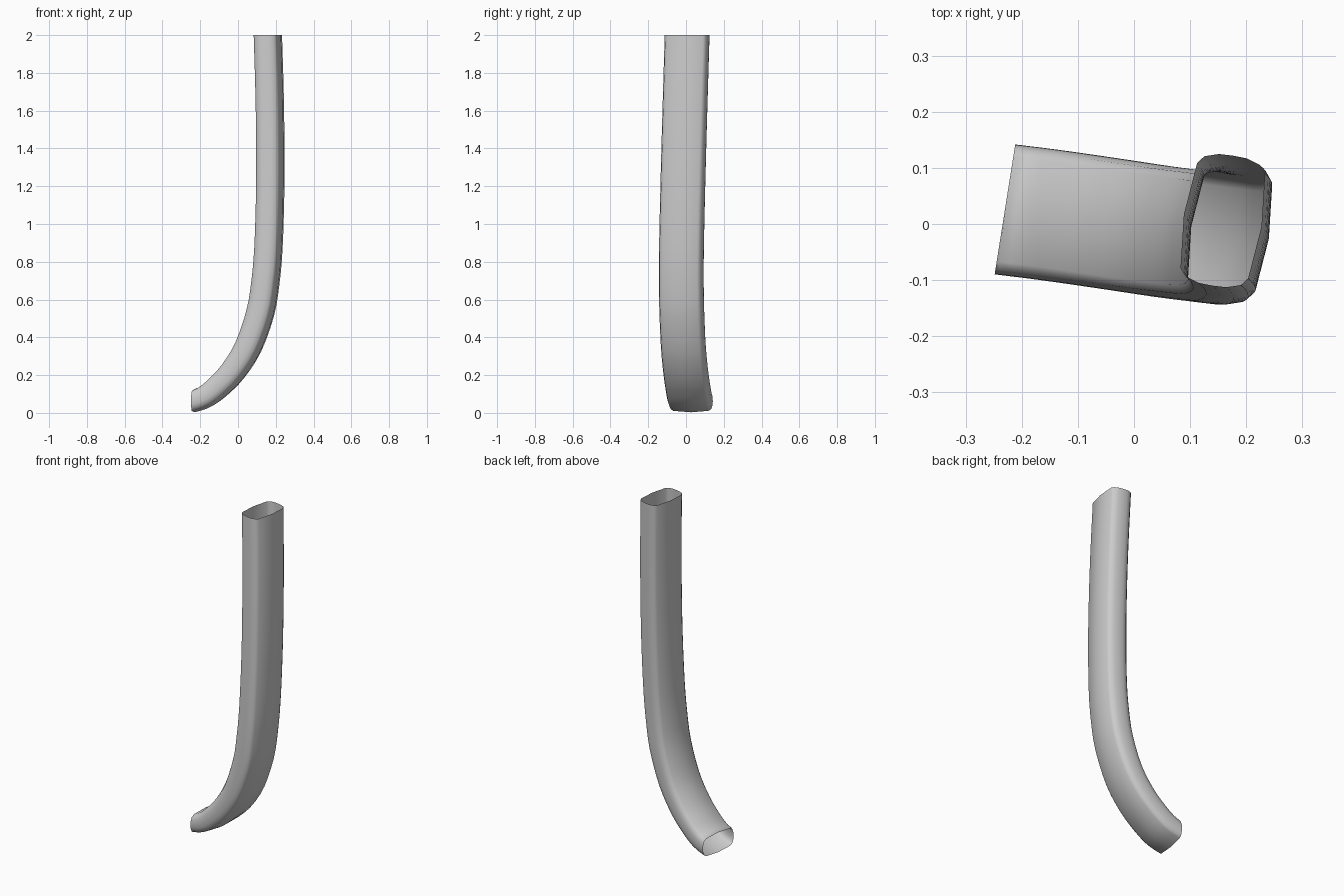
import bpy, bmesh, math
from mathutils import Vector

if "Cube" in bpy.data.objects:
    bpy.data.objects.remove(bpy.data.objects["Cube"])

YAW = math.radians(9)
ACROSS = Vector((math.sin(YAW), math.cos(YAW), 0))   # wide axis of the pipe

# Centre line of the pipe, from spout to top
path = [Vector(p) for p in [
    (-0.23, 0.026, 0.062), (-0.165, 0.018, 0.090), (-0.10, 0.009, 0.142),
    (-0.025, -0.002, 0.222), (0.055, -0.014, 0.35), (0.118, -0.022, 0.53),
    (0.145, -0.025, 0.69), (0.161, -0.024, 0.87), (0.170, -0.018, 1.15),
    (0.171, -0.011, 1.42), (0.167, -0.003, 1.70), (0.158, 0.006, 2.0)]]

# Bowed oblong section: one quarter mirrored to all four
quarter = [(0.070, 0.0), (0.061, 0.096), (0.050, 0.110), (0.025, 0.118)]
half = quarter + [(0.0, 0.119)] + [(-u, v) for u, v in reversed(quarter)]
section = half + [(u, -v) for u, v in reversed(half[1:-1])]


def spline(points, steps):
    """Smooth centre points with their tangents (Catmull-Rom)."""
    ext = [2 * points[0] - points[1]] + points + [2 * points[-1] - points[-2]]
    out = []
    for i in range(len(points) - 1):
        a, b, c, d = ext[i:i + 4]
        for k in range(steps + (i == len(points) - 2)):
            t = k / steps
            p = 0.5 * (2*b + (c-a)*t + (2*a-5*b+4*c-d)*t*t + (3*b-a-3*c+d)*t**3)
            q = 0.5 * ((c-a) + 2*(2*a-5*b+4*c-d)*t + 3*(3*b-a-3*c+d)*t*t)
            out.append((p, q.normalized()))
    return out


# Sweep the section; the spout is cut vertically and the top horizontally
bm = bmesh.new()
rings = []
line = spline(path, 3)
for i, (p, tangent) in enumerate(line):
    if i == 0:
        tangent = Vector((math.cos(YAW), -math.sin(YAW), 0))
    if i == len(line) - 1:
        tangent = Vector((0, 0, 1))
    normal = ACROSS.cross(tangent).normalized()
    thin = 0.84 + 0.16 * min(1, i / 15)      # spout is slightly flatter
    rings.append([bm.verts.new(p + normal * u * thin + ACROSS * v * 0.985)
                  for u, v in section])
n = len(section)
for r0, r1 in zip(rings, rings[1:]):
    for j in range(n):
        bm.faces.new((r0[j], r0[(j + 1) % n], r1[(j + 1) % n], r1[j]))
bmesh.ops.recalc_face_normals(bm, faces=bm.faces)

mesh = bpy.data.meshes.new("bent_pipe")
bm.to_mesh(mesh)
bm.free()
pipe = bpy.data.objects.new("bent_pipe", mesh)
bpy.context.collection.objects.link(pipe)
bpy.context.view_layer.objects.active = pipe
pipe.select_set(True)
bpy.ops.object.shade_smooth_by_angle(angle=math.radians(60))
